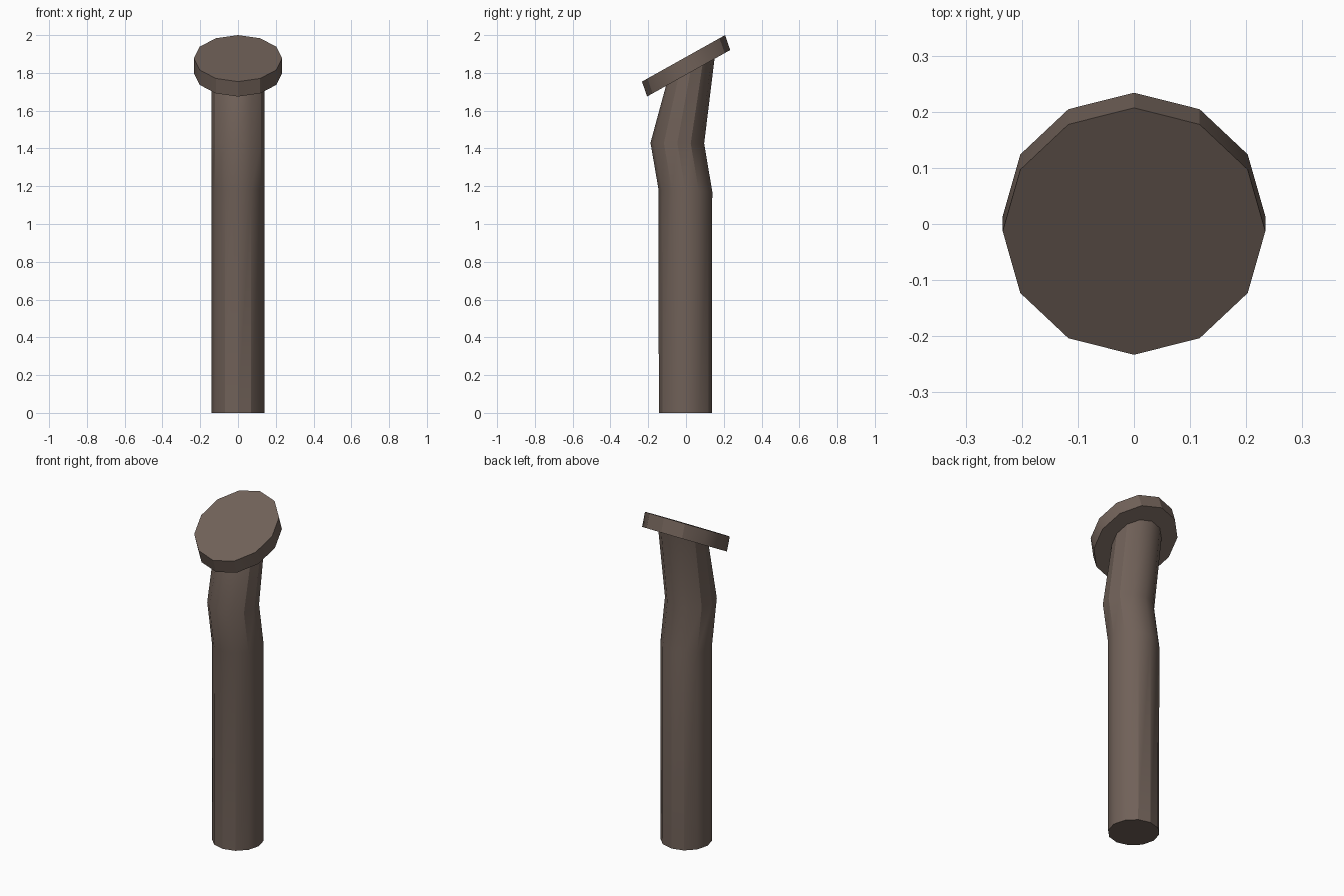
import bpy, bmesh, math

cube = bpy.data.objects.get("Cube")
if cube:
    bpy.data.objects.remove(cube, do_unlink=True)

SIDES = 12

metal = bpy.data.materials.new("dull_brown_metal")
metal.use_nodes = True
colour = (0.162, 0.119, 0.098, 1.0)
metal.diffuse_color = colour
metal.node_tree.nodes["Principled BSDF"].inputs["Base Color"].default_value = colour


def ring(bm, rx, front, back):
    """Tilted twelve-sided ring; front and back are its extreme (y, z) points."""
    cy, cz = (front[0] + back[0]) / 2, (front[1] + back[1]) / 2
    hy, hz = (back[0] - front[0]) / 2, (back[1] - front[1]) / 2
    verts = []
    for i in range(SIDES):
        a = 2 * math.pi * i / SIDES
        s = math.sin(a)
        verts.append(bm.verts.new((rx * math.cos(a), cy + hy * s, cz + hz * s)))
    return verts


def loft(name, rx, sections):
    """Capped tube through a list of (front, back) sections."""
    bm = bmesh.new()
    rings = [ring(bm, rx, f, b) for f, b in sections]
    for low, high in zip(rings, rings[1:]):
        for i in range(SIDES):
            j = (i + 1) % SIDES
            bm.faces.new((low[i], low[j], high[j], high[i]))
    bm.faces.new(rings[0][::-1])
    bm.faces.new(rings[-1])
    bmesh.ops.recalc_face_normals(bm, faces=bm.faces)
    mesh = bpy.data.meshes.new(name)
    bm.to_mesh(mesh)
    bm.free()
    mesh.materials.append(metal)
    obj = bpy.data.objects.new(name, mesh)
    bpy.context.collection.objects.link(obj)
    bpy.ops.object.select_all(action='DESELECT')
    obj.select_set(True)
    bpy.context.view_layer.objects.active = obj
    bpy.ops.object.shade_smooth_by_angle(angle=math.radians(30))
    return obj


# Bent shaft: straight lower length, kink forward, then back up to the head
loft("shaft", 0.14, [
    ((-0.144, 0.0), (0.138, 0.0)),
    ((-0.145, 1.18), (0.139, 1.172)),
    ((-0.188, 1.43), (0.096, 1.426)),
    ((-0.106, 1.732), (0.151, 1.875)),
])

# Flat head, tilted towards the front
loft("head", 0.234, [
    ((-0.206, 1.675), (0.234, 1.921)),
    ((-0.233, 1.754), (0.207, 2.0)),
])
